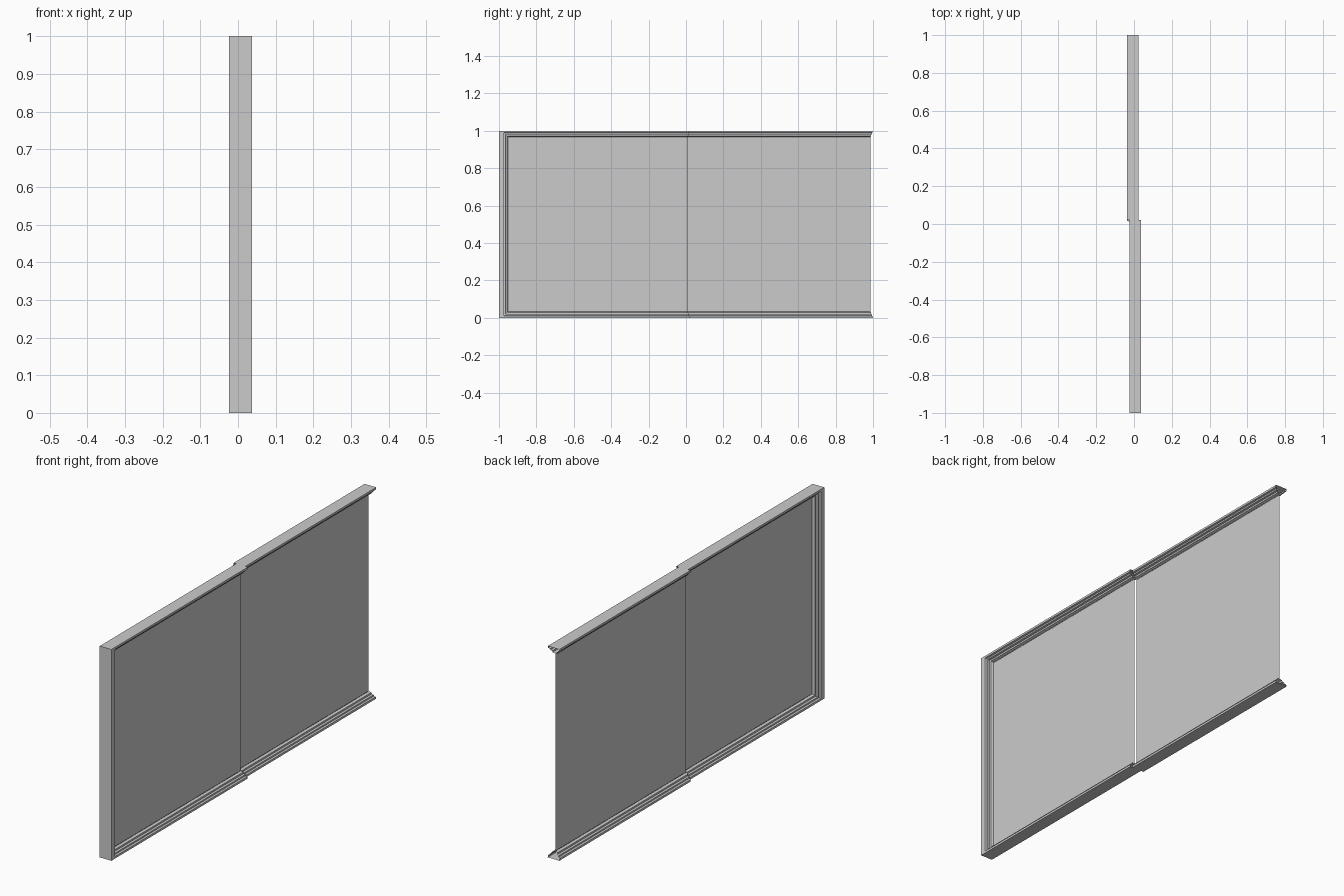
import bpy

if "Cube" in bpy.data.objects:
    bpy.data.objects.remove(bpy.data.objects["Cube"])

# Half rail profile: (offset across thickness, distance in from the outer edge)
HALF = [(0.0305, 0), (0.0305, 0.010), (0.022, 0.012), (0.022, 0.019),
        (0.013, 0.021), (0.013, 0.029), (0.001, 0.033)]
PROFILE = [(-x, d) for x, d in reversed(HALF)] + HALF
SHIFT = 0.0067   # the two bays are offset across the thickness


def make(name, verts, faces):
    mesh = bpy.data.meshes.new(name)
    mesh.from_pydata(verts, [], faces)
    mesh.update()
    ob = bpy.data.objects.new(name, mesh)
    bpy.context.collection.objects.link(ob)
    return ob


def sweep(name, cx, sections):
    """Open shell through stations; each maps inset distance d to (y, z)."""
    n = len(PROFILE)
    verts = [(cx + x, *s(d)) for s in sections for x, d in PROFILE]
    faces = [(i * n + j, i * n + j + 1, (i + 1) * n + j + 1, (i + 1) * n + j)
             for i in range(len(sections) - 1) for j in range(n - 1)]
    return make(name, verts, faces)


def panel(name, x, y0, y1):
    return make(name, [(x, y0, 0.033), (x, y1, 0.033), (x, y1, 0.967), (x, y0, 0.967)],
                [(0, 1, 2, 3)])


def joint(d):
    return 0.02 - 0.3 * d


def far_end(d):
    return 1.0 - 0.4 * d


def jamb(d):
    return -1.0 + d + (0.016 if d > 0 else 0)


# Front bay: top rail, end jamb and bottom rail in one mitred sweep
sweep("front_frame", SHIFT, [
    lambda d: (joint(d), 1 - d),
    lambda d: (jamb(d), 1 - d),
    lambda d: (jamb(d), d),
    lambda d: (joint(d), d)])
panel("front_panel", SHIFT, jamb(0.033), joint(0.033))

# Rear bay: top and bottom rails with open ends
sweep("rear_top_rail", -SHIFT, [lambda d: (far_end(d), 1 - d), lambda d: (joint(d), 1 - d)])
sweep("rear_bottom_rail", -SHIFT, [lambda d: (joint(d), d), lambda d: (far_end(d), d)])
panel("rear_panel", -SHIFT, joint(0.033), far_end(0.033))
